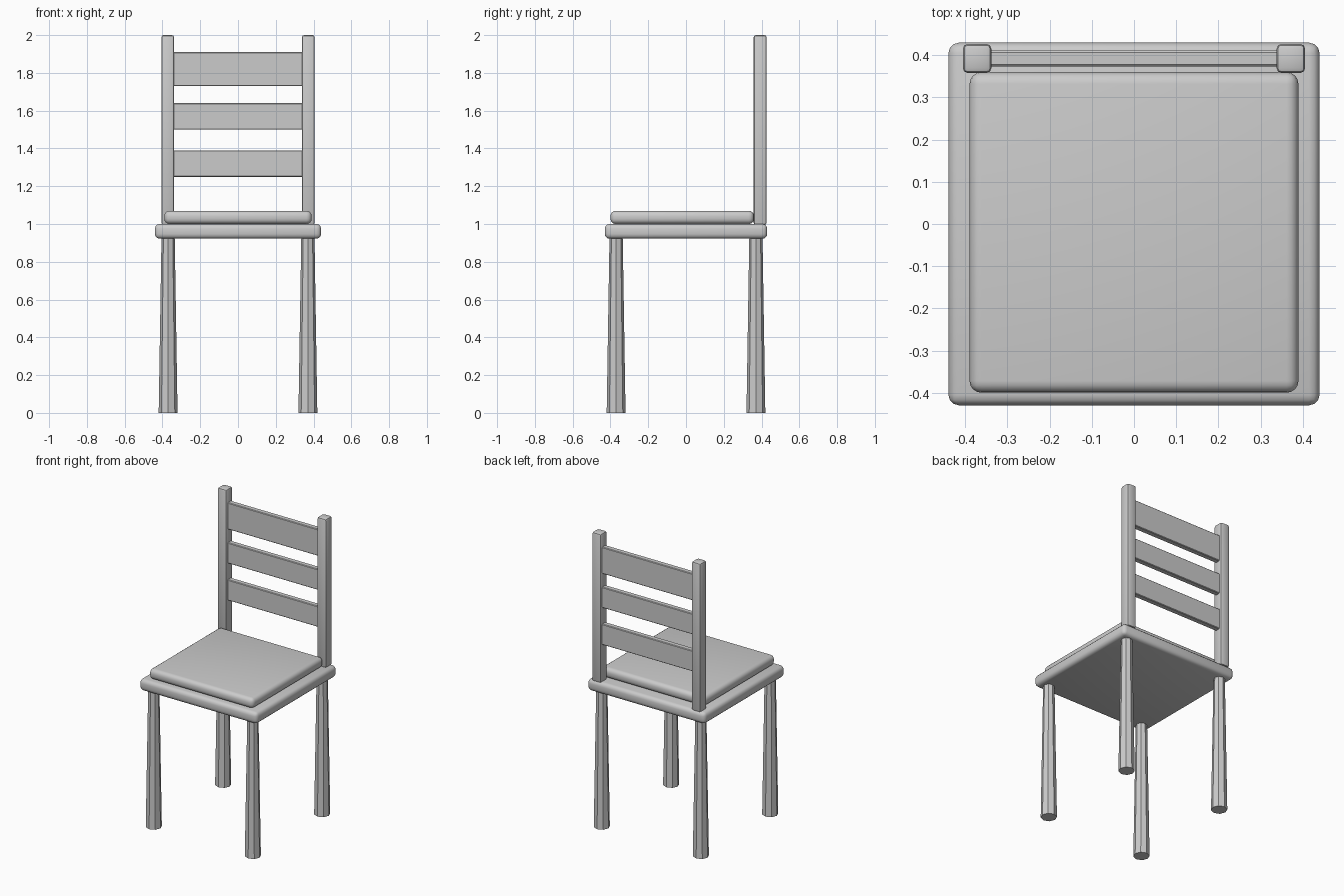
import bpy

if "Cube" in bpy.data.objects:
    bpy.data.objects.remove(bpy.data.objects["Cube"])


def box(name, lo, hi, bevel, segments):
    """Rounded box between two opposite corners."""
    size = [b - a for a, b in zip(lo, hi)]
    centre = [(a + b) / 2 for a, b in zip(lo, hi)]
    bpy.ops.mesh.primitive_cube_add(size=1, location=centre)
    ob = bpy.context.object
    ob.name = name
    ob.scale = size
    bpy.ops.object.transform_apply(location=False, rotation=False, scale=True)
    if bevel:
        mod = ob.modifiers.new("Bevel", 'BEVEL')
        mod.width = bevel
        mod.segments = segments
        bpy.ops.object.modifier_apply(modifier=mod.name)
        bpy.ops.object.shade_smooth_by_angle()
    return ob


# Seat board and cushion
box("seat", (-0.44, -0.43, 0.922), (0.44, 0.43, 1.0), 0.025, 3)
box("cushion", (-0.39, -0.40, 1.0), (0.39, 0.36, 1.07), 0.028, 4)

# Eight-sided legs, wider at the foot
for y, end in ((-0.37, "front"), (0.37, "back")):
    for x, side in ((-0.37, "left"), (0.37, "right")):
        bpy.ops.mesh.primitive_cone_add(vertices=8, radius1=0.05, radius2=0.035,
                                        depth=0.93, location=(x, y, 0.465))
        bpy.context.object.name = f"{end}_{side}_leg"

# Back posts
for x, side in ((-0.372, "left"), (0.372, "right")):
    box(f"{side}_back_post", (x - 0.034, 0.358, 0.995), (x + 0.034, 0.427, 2.0), 0.012, 2)

# Back slats
for name, z0, z1 in (("lower_slat", 1.25, 1.39),
                     ("middle_slat", 1.50, 1.64),
                     ("top_slat", 1.73, 1.91)):
    box(name, (-0.35, 0.374, z0), (0.35, 0.411, z1), 0.004, 1)
